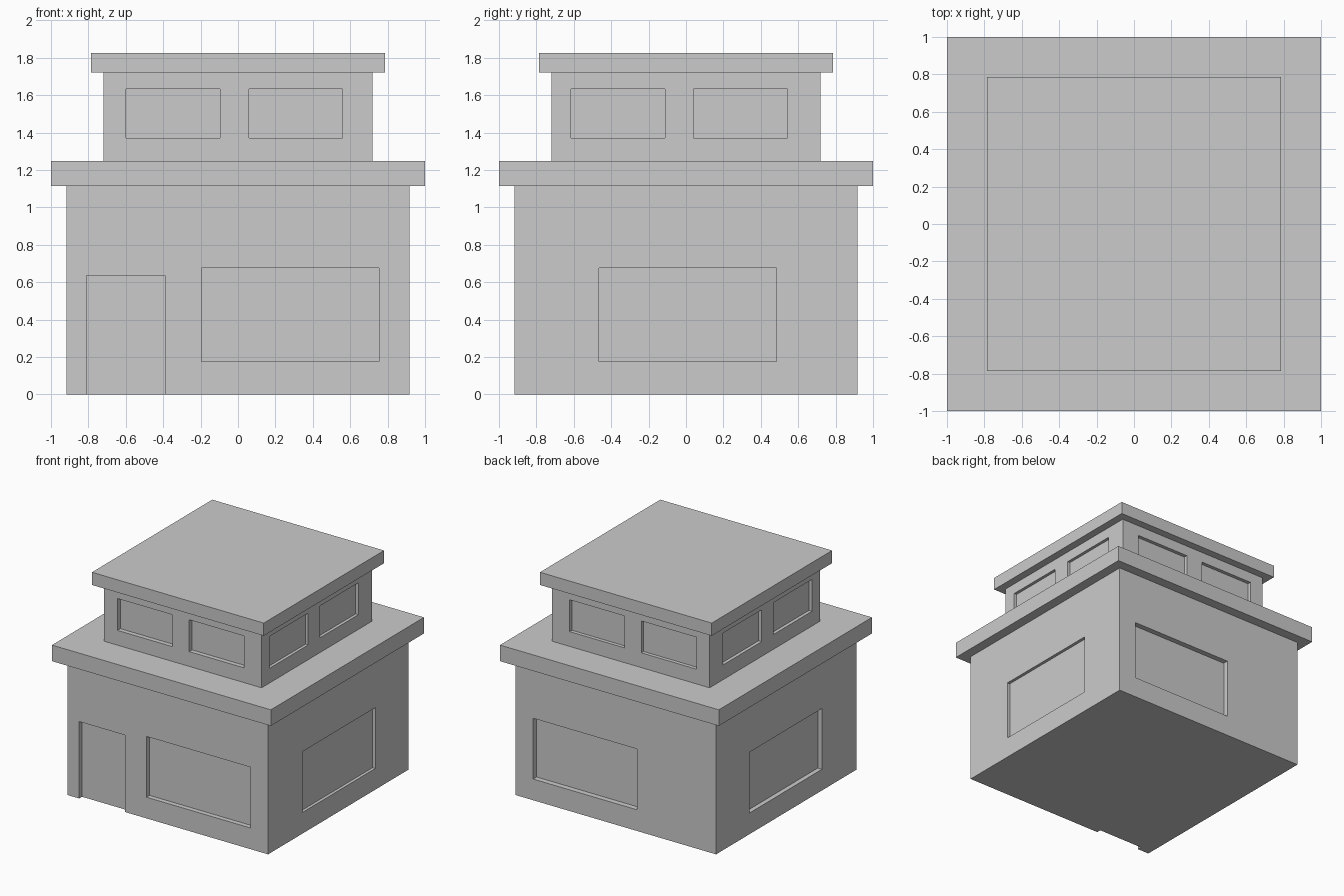
import bpy

if "Cube" in bpy.data.objects:
    bpy.data.objects.remove(bpy.data.objects["Cube"])


def box(name, x, y, z):
    """Box from (min, max) ranges on each axis."""
    bpy.ops.mesh.primitive_cube_add(
        size=1, location=[(a + b) / 2 for a, b in (x, y, z)])
    ob = bpy.context.object
    ob.name = name
    ob.scale = [b - a for a, b in (x, y, z)]
    bpy.ops.object.transform_apply(location=True, rotation=True, scale=True)
    return ob


def recess(wall, half, side, span, z, depth):
    """Cut a rectangular recess into one side of a square storey."""
    sign = -1 if side in ("front", "left") else 1
    normal = tuple(sorted((sign * (half - depth), sign * (half + 0.1))))
    if side in ("front", "back"):
        cutter = box("recess_cutter", span, normal, z)
    else:
        cutter = box("recess_cutter", normal, span, z)
    cutter.hide_render = True
    mod = wall.modifiers.new("recess", 'BOOLEAN')
    mod.operation = 'DIFFERENCE'
    mod.solver = 'EXACT'
    mod.object = cutter
    bpy.context.view_layer.objects.active = wall
    bpy.ops.object.modifier_apply(modifier=mod.name)
    bpy.data.objects.remove(cutter, do_unlink=True)


def storey(name, half, z):
    return box(name, (-half, half), (-half, half), z)


LOW, UP = 0.917, 0.72

# Stacked storeys and overhanging roofs
lower = storey("lower_storey", LOW, (0, 1.115))
storey("lower_roof", 1.0, (1.115, 1.248))
upper = storey("upper_storey", UP, (1.248, 1.72))
storey("upper_roof", 0.785, (1.72, 1.825))

# Door, open at the ground
recess(lower, LOW, "front", (-0.81, -0.39), (-0.1, 0.635), 0.037)

# Large ground floor windows: side, recess depth
for side, depth in (("front", 0.04), ("back", 0.045),
                    ("left", 0.038), ("right", 0.025)):
    span = (-0.195, 0.755) if side in ("front", "back") else (-0.465, 0.483)
    recess(lower, LOW, side, span, (0.175, 0.677), depth)

# Paired upper windows
for side, depth in (("front", 0.038), ("back", 0.03),
                    ("left", 0.028), ("right", 0.025)):
    start = -0.598 if side in ("front", "back") else -0.615
    for offset in (0, 0.656):
        a = start + offset
        recess(upper, UP, side, (a, a + 0.502), (1.37, 1.633), depth)
